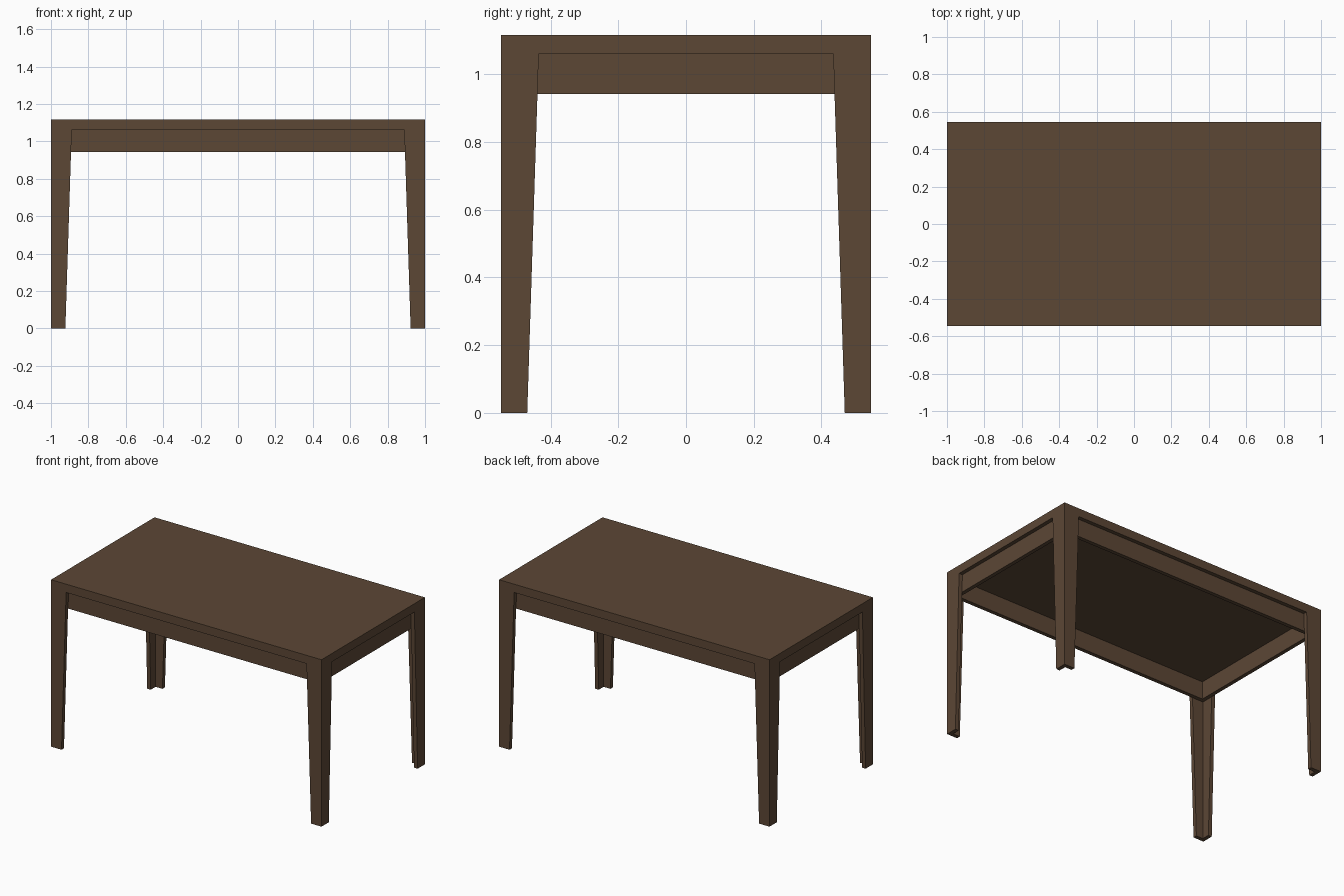
import bpy
import bmesh

cube = bpy.data.objects.get("Cube")
if cube:
    bpy.data.objects.remove(cube, do_unlink=True)

HX, HY = 1.0, 0.546            # half length and half depth
TOP, UNDER, APRON = 1.116, 1.06, 0.942
T = 0.026                      # board thickness
FOOT, HEAD = 0.077, 0.111      # leg width at floor and under the top

wood = bpy.data.materials.new("dark brown wood")
wood.use_nodes = True
colour = (0.107, 0.063, 0.036, 1)
wood.diffuse_color = colour
bsdf = wood.node_tree.nodes["Principled BSDF"]
bsdf.inputs["Base Color"].default_value = colour


def loft(name, low, z0, high, z1):
    """Solid between two matching outlines at heights z0 and z1."""
    bm = bmesh.new()
    a = [bm.verts.new((x, y, z0)) for x, y in low]
    b = [bm.verts.new((x, y, z1)) for x, y in high]
    n = len(a)
    bm.faces.new(a)
    bm.faces.new(b)
    for i in range(n):
        j = (i + 1) % n
        bm.faces.new((a[i], a[j], b[j], b[i]))
    bmesh.ops.recalc_face_normals(bm, faces=bm.faces)
    mesh = bpy.data.meshes.new(name)
    bm.to_mesh(mesh)
    bm.free()
    mesh.materials.append(wood)
    obj = bpy.data.objects.new(name, mesh)
    bpy.context.collection.objects.link(obj)
    return obj


def box(name, x0, x1, y0, y1, z0, z1):
    outline = [(x0, y0), (x1, y0), (x1, y1), (x0, y1)]
    return loft(name, outline, z0, outline, z1)


def angle_section(sx, sy, w):
    """L-shaped section with its outer corner at a table corner."""
    pts = [(0, 0), (w, 0), (w, T), (T, T), (T, w), (0, w)]
    return [(sx * (HX - u), sy * (HY - v)) for u, v in pts]


# Table top
box("table_top", -HX, HX, -HY, HY, UNDER, TOP)

# Tapered corner legs, each made of two boards at a right angle
for sy, end in ((-1, "front"), (1, "back")):
    for sx, side in ((-1, "right"), (1, "left")):
        loft(f"{end}_{side}_leg", angle_section(sx, sy, FOOT), 0,
             angle_section(sx, sy, HEAD), UNDER)

# Apron boards set just inside the legs
ax, ay = HX - T, HY - T
for s, end in ((-1, "front"), (1, "back")):
    box(f"{end}_apron", -ax, ax, *sorted((s * ay, s * (ay - T))), APRON, UNDER)
for s, side in ((-1, "right"), (1, "left")):
    box(f"{side}_apron", *sorted((s * ax, s * (ax - T))), T - ay, ay - T, APRON, UNDER)
